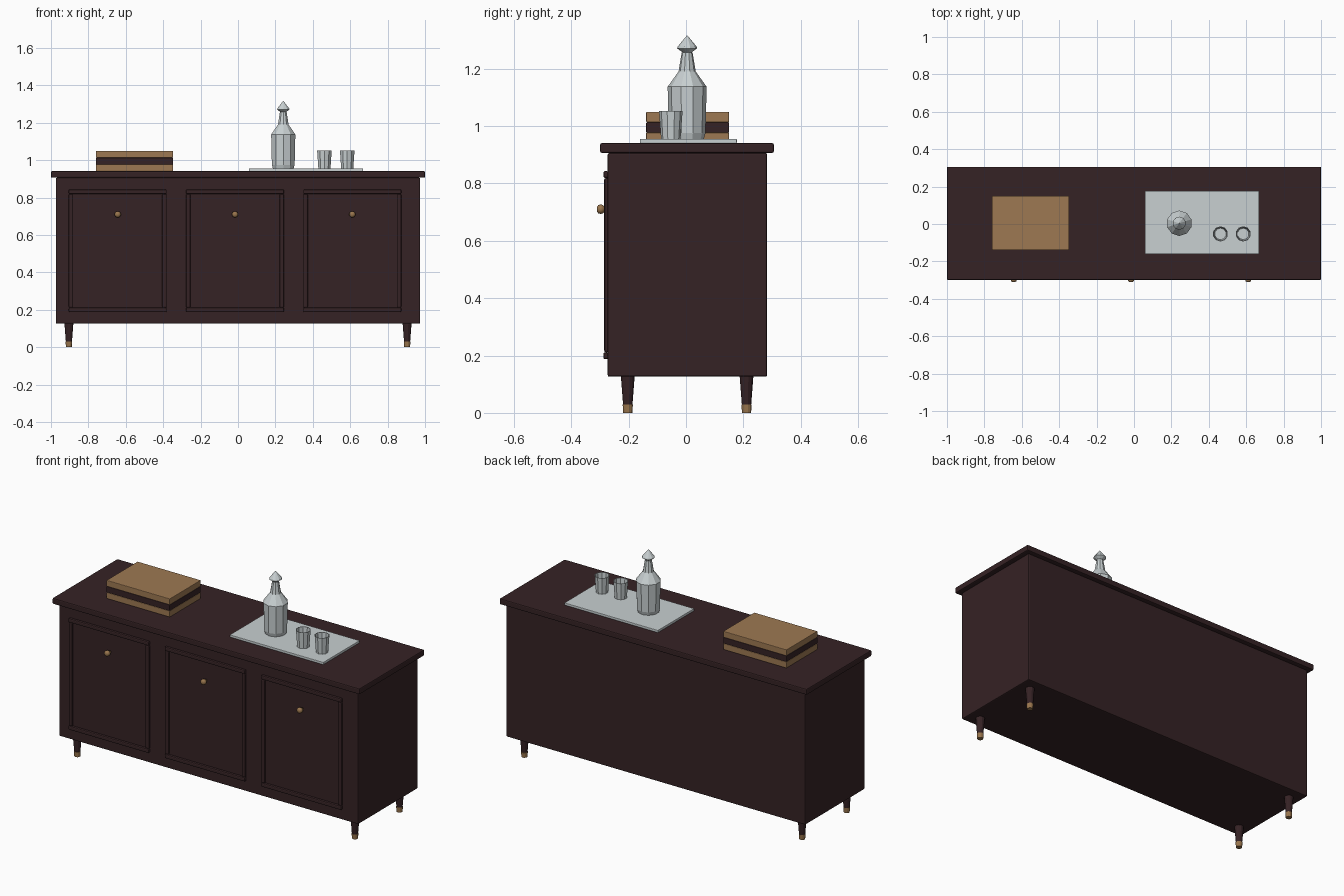
import bpy, math
from mathutils import Matrix

cube = bpy.data.objects.get("Cube")
if cube:
    bpy.data.objects.remove(cube, do_unlink=True)


def material(name, rgb):
    m = bpy.data.materials.new(name)
    m.use_nodes = True
    m.diffuse_color = (*rgb, 1)
    m.node_tree.nodes["Principled BSDF"].inputs["Base Color"].default_value = (*rgb, 1)
    return m


WOOD = material("dark wood", (0.036, 0.016, 0.018))
BRASS = material("brass", (0.32, 0.18, 0.075))
TAN = material("tan cover", (0.34, 0.19, 0.085))
GLASS = material("pale grey glass", (0.58, 0.63, 0.64))


def make(name, verts, faces, mat):
    mesh = bpy.data.meshes.new(name)
    mesh.from_pydata(verts, [], faces)
    mesh.materials.append(mat)
    ob = bpy.data.objects.new(name, mesh)
    bpy.context.collection.objects.link(ob)
    return ob


def box(name, x, y, z, mat, bevel=0.0):
    """Box from (min, max) ranges with optional small bevel."""
    verts = [(a, b, c) for a in x for b in y for c in z]
    faces = [(0, 1, 3, 2), (4, 6, 7, 5), (0, 4, 5, 1),
             (2, 3, 7, 6), (0, 2, 6, 4), (1, 5, 7, 3)]
    ob = make(name, verts, faces, mat)
    if bevel:
        mod = ob.modifiers.new("Bevel", "BEVEL")
        mod.width, mod.segments = bevel, 2
    return ob


def lathe(name, profile, sides, mat, location, forward=False):
    """Faceted turned part from (radius, height) points; forward points it to -y."""
    verts, faces = [], []
    for r, h in profile:
        for i in range(sides):
            a = math.tau * (i + 0.5) / sides
            verts.append((r * math.cos(a), r * math.sin(a), h))
    for k in range(len(profile) - 1):
        for i in range(sides):
            j = (i + 1) % sides
            faces.append((k * sides + i, k * sides + j,
                          (k + 1) * sides + j, (k + 1) * sides + i))
    last = (len(profile) - 1) * sides
    faces.append(tuple(reversed(range(sides))))
    faces.append(tuple(range(last, last + sides)))
    ob = make(name, verts, faces, mat)
    if forward:
        ob.data.transform(Matrix.Rotation(math.pi / 2, 4, "X"))
    ob.location = location
    return ob


# Cabinet carcass and overhanging top
FRONT = -0.273
box("cabinet_body", (-0.974, 0.974), (FRONT, 0.283), (0.126, 0.906), WOOD, 0.006)
box("cabinet_top", (-1, 1), (-0.299, 0.306), (0.906, 0.941), WOOD, 0.006)

# Three doors: raised moulding frames and round knobs
for side, cx in (("right", -0.643), ("middle", -0.016), ("left", 0.611)):
    x0, x1, z0, z1, w = cx - 0.262, cx + 0.262, 0.187, 0.843, 0.024
    for end, z in (("bottom", z0), ("top", z1 - w)):
        box(f"{side}_door_{end}_moulding", (x0, x1), (-0.288, FRONT + 0.003),
            (z, z + w), WOOD, 0.006)
    for edge, x in (("outer", x0), ("inner", x1 - w)):
        box(f"{side}_door_{edge}_moulding", (x, x + w), (-0.285, FRONT + 0.003),
            (z0 + w, z1 - w), WOOD, 0.006)
    knob = lathe(f"{side}_door_knob",
                 [(0.008, 0), (0.008, 0.012), (0.015, 0.016), (0.017, 0.024),
                  (0.015, 0.033), (0.007, 0.038)],
                 12, BRASS, (cx, FRONT, 0.71), True)
    knob.data.shade_smooth()

# Tapered legs with brass feet
for sx, x in (("right", -0.904), ("left", 0.904)):
    for sy, y in (("front", -0.203), ("back", 0.211)):
        lathe(f"{sy}_{sx}_leg", [(0.017, 0.03), (0.025, 0.13)], 12, WOOD, (x, y, 0))
        lathe(f"{sy}_{sx}_foot", [(0.0165, 0), (0.0185, 0.03)], 12, BRASS, (x, y, 0))

# Stack of three books
for i, (name, mat) in enumerate((("bottom", TAN), ("middle", WOOD), ("top", TAN))):
    z = 0.941 + 0.036 * i
    box(f"{name}_book", (-0.759, -0.347), (-0.139, 0.15), (z, z + 0.036), mat, 0.003)

# Serving tray
TRAY = 0.955
box("tray", (0.059, 0.668), (-0.161, 0.177), (0.941, TRAY), GLASS, 0.002)

# Decanter and its pointed stopper
spot = (0.242, 0.004, TRAY)
lathe("decanter", [(0.058, 0), (0.064, 0.02), (0.068, 0.182), (0.03, 0.235),
                   (0.019, 0.302)], 10, GLASS, spot)
lathe("decanter_stopper", [(0.016, 0.302), (0.035, 0.316), (0.033, 0.322),
                           (0.001, 0.361)], 10, GLASS, spot)

# Two hollow tumblers
for name, x in (("right", 0.462), ("left", 0.584)):
    lathe(f"{name}_tumbler", [(0.034, 0), (0.041, 0.097), (0.038, 0.097), (0.031, 0.006)],
          10, GLASS, (x, -0.053, TRAY))
